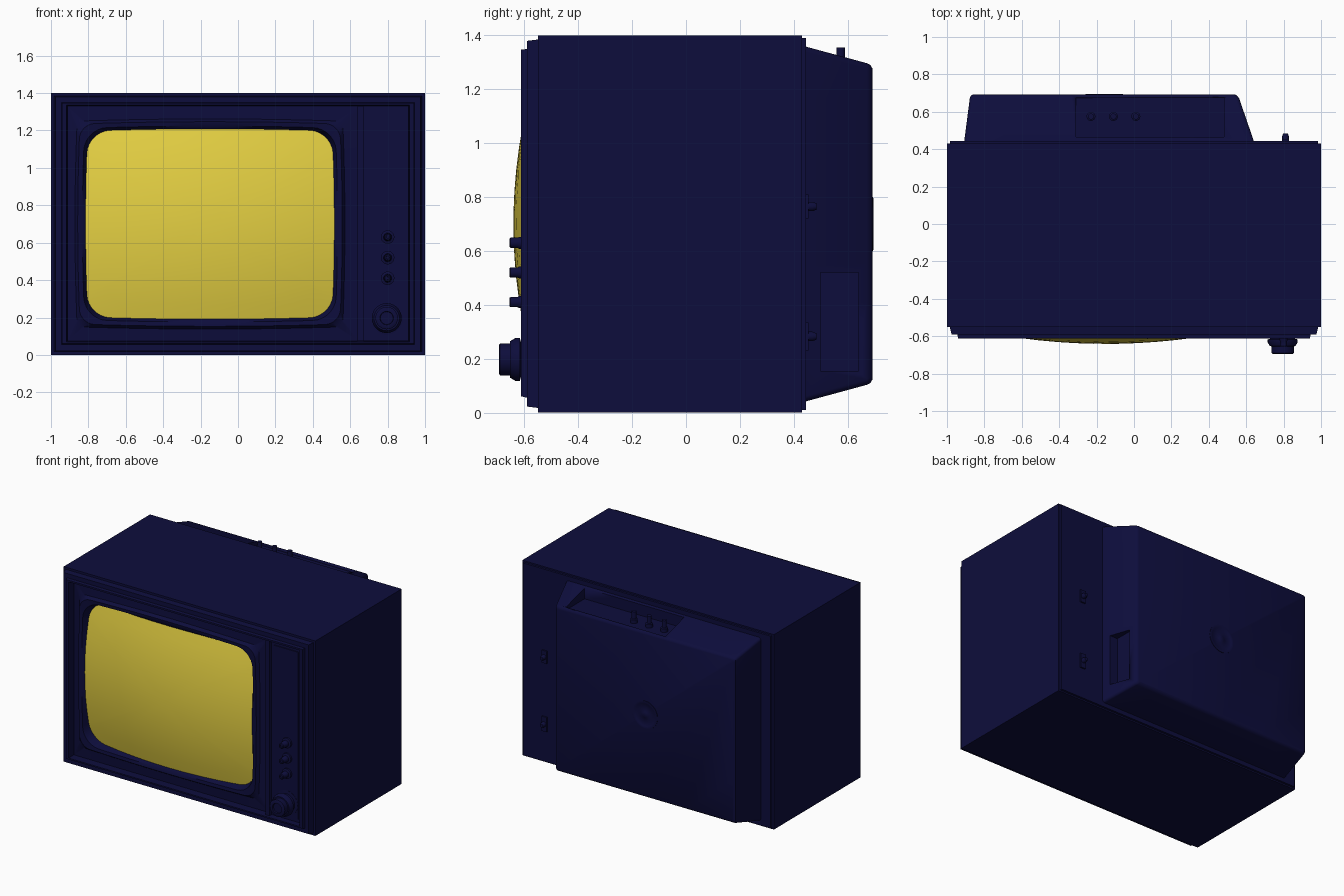
import bpy, bmesh, math
from mathutils import Matrix, Vector

cube = bpy.data.objects.get("Cube")
if cube:
    bpy.data.objects.remove(cube, do_unlink=True)


def material(name, rgb):
    m = bpy.data.materials.new(name)
    m.use_nodes = True
    m.diffuse_color = (*rgb, 1)
    m.node_tree.nodes["Principled BSDF"].inputs["Base Color"].default_value = (*rgb, 1)
    return m


NAVY = material("dark navy", (0.004, 0.004, 0.045))
YELLOW = material("screen yellow", (0.78, 0.63, 0.055))


def finish(name, bm, mat, angle=35):
    bmesh.ops.recalc_face_normals(bm, faces=bm.faces[:])
    mesh = bpy.data.meshes.new(name)
    bm.to_mesh(mesh)
    bm.free()
    mesh.materials.append(mat)
    ob = bpy.data.objects.new(name, mesh)
    bpy.context.collection.objects.link(ob)
    bpy.ops.object.select_all(action='DESELECT')
    bpy.context.view_layer.objects.active = ob
    ob.select_set(True)
    bpy.ops.object.shade_smooth_by_angle(angle=math.radians(angle))
    return ob


def loft(name, loops, mat, cap_start=True, cap_end=True, angle=35):
    bm = bmesh.new()
    rings = [[bm.verts.new(p) for p in loop] for loop in loops]
    n = len(rings[0])
    for a, b in zip(rings, rings[1:]):
        for i in range(n):
            j = (i + 1) % n
            bm.faces.new((a[i], a[j], b[j], b[i]))
    if cap_start:
        bm.faces.new(rings[0])
    if cap_end:
        bm.faces.new(rings[-1])
    return finish(name, bm, mat, angle)


def rect(x0, x1, z0, z1, y):
    return [(x0, y, z0), (x1, y, z0), (x1, y, z1), (x0, y, z1)]


def box(name, x0, x1, y0, y1, z0, z1, mat=NAVY):
    return loft(name, [rect(x0, x1, z0, z1, y0), rect(x0, x1, z0, z1, y1)], mat)


def rounded(x0, x1, z0, z1, r, y, bulge=0.0, scale=1.0, arc=7, side=8):
    """Rounded rectangle with bowed sides; y is a depth or a function of x and z."""
    cx, cz, a, b = (x0 + x1) / 2, (z0 + z1) / 2, (x1 - x0) / 2, (z1 - z0) / 2
    corners = []
    for k, (sx, sz) in enumerate(((1, 1), (-1, 1), (-1, -1), (1, -1))):
        corners.append([(sx * (a - r) + r * math.cos(t), sz * (b - r) + r * math.sin(t))
                        for t in (math.pi / 2 * (k + i / arc) for i in range(arc + 1))])
    flat = []
    for k in range(4):
        flat += corners[k]
        p, q = Vector(corners[k][-1]), Vector(corners[(k + 1) % 4][0])
        flat += [tuple(p.lerp(q, i / side)) for i in range(1, side)]
    out = []
    for u, v in flat:
        x = cx + scale * (u + bulge * u / a * (1 - (v / b) ** 2))
        z = cz + scale * (v + bulge * v / b * (1 - (u / a) ** 2))
        out.append((x, y(x, z) if callable(y) else y, z))
    return out


def lathe(name, centre, profile, tilt, mat=NAVY, n=28):
    """Turned part; tilt 90 points to the front, -90 to the back, 0 up."""
    turn = Matrix.Translation(centre) @ Matrix.Rotation(math.radians(tilt), 4, 'X')
    loops = [[turn @ Vector((r * math.cos(2 * math.pi * i / n), r * math.sin(2 * math.pi * i / n), d))
              for i in range(n)] for r, d in profile]
    return loft(name, loops, mat)


def cut(target, cutter):
    cutter.hide_render = True
    mod = target.modifiers.new("pocket", 'BOOLEAN')
    mod.operation, mod.solver, mod.object = 'DIFFERENCE', 'EXACT', cutter
    bpy.context.view_layer.objects.active = target
    bpy.ops.object.modifier_apply(modifier=mod.name)
    bpy.data.objects.remove(cutter, do_unlink=True)


# Cabinet shell with stepped front frame and recessed front
steps = [(0.985, 0.01, 1.39, 0.445), (0.985, 0.01, 1.39, 0.43), (1, 0, 1.4, 0.43),
         (1, 0, 1.4, -0.55), (0.985, 0.017, 1.385, -0.55), (0.975, 0.022, 1.38, -0.59),
         (0.945, 0.055, 1.35, -0.59), (0.94, 0.06, 1.347, -0.612),
         (0.918, 0.07, 1.335, -0.612), (0.908, 0.078, 1.325, -0.48)]
loft("cabinet", [rect(-h, h, a, b, y) for h, a, b, y in steps], NAVY, angle=20)


# Domed screen and the surround that follows its edge
def dome(x, z):
    return -0.641 + 0.03 * (((x + 0.15) / 0.45) ** 2 + ((z - 0.7) / 0.34) ** 2)


SCREEN = (-0.803, 0.503, 0.203, 1.197)
screen_rings = [rounded(*SCREEN, 0.12, dome, 0.012, s) for s in (1, 0.85, 0.7, 0.55, 0.4, 0.25, 0.1)]
loft("screen", screen_rings, YELLOW, cap_start=False)
loft("screen_surround", [
    rounded(-0.912, 0.645, 0.075, 1.33, 0.003, -0.56),
    rounded(-0.86, 0.56, 0.15, 1.25, 0.05, -0.565, 0.012),
    rounded(-0.845, 0.545, 0.165, 1.235, 0.08, -0.588, 0.012),
    rounded(-0.82, 0.52, 0.188, 1.212, 0.12, -0.585, 0.012),
    screen_rings[0]], NAVY, cap_start=False, cap_end=False)

# Control panel and divider
box("divider", 0.64, 0.67, -0.6, -0.48, 0.075, 1.33)
box("control_panel", 0.66, 0.912, -0.575, -0.48, 0.075, 1.33)
box("control_plate", 0.69, 0.885, -0.582, -0.57, 0.1, 1.3)

# Front knobs
for i, z in enumerate((0.41, 0.52, 0.63)):
    lathe(f"small_knob_{i + 1}", (0.8, -0.575, z),
          [(0.036, 0), (0.036, 0.02), (0.022, 0.024), (0.022, 0.045), (0.019, 0.05),
           (0.019, 0.076), (0.015, 0.081), (0.009, 0.081), (0.008, 0.074)], 90)
lathe("tuning_knob", (0.795, -0.575, 0.197),
      [(0.088, 0), (0.088, 0.008), (0.065, 0.01), (0.065, 0.038), (0.08, 0.042), (0.08, 0.058),
       (0.068, 0.078), (0.06, 0.079), (0.06, 0.115), (0.054, 0.119), (0.036, 0.119), (0.034, 0.108)], 90)

# Rear housing with tapered sides and two pockets
housing = loft("rear_housing", [
    rounded(-0.908, 0.642, 0.04, 1.36, 0.02, 0.44),
    rounded(-0.878, 0.562, 0.103, 1.297, 0.02, 0.672),
    rounded(-0.874, 0.553, 0.11, 1.29, 0.02, 0.685),
    rounded(-0.862, 0.54, 0.122, 1.278, 0.015, 0.692)], NAVY)
cut(housing, box("top_pocket_cutter", -0.31, 0.48, 0.465, 0.675, 1.275, 1.5))
cut(housing, box("side_pocket_cutter", 0.56, 0.8, 0.5, 0.64, 0.155, 0.52))

# Rear adjusters, centre disc and aerial sockets
for i, x in enumerate((-0.23, -0.11, 0.01)):
    lathe(f"rear_adjuster_{i + 1}", (x, 0.575, 1.27),
          [(0.024, 0), (0.024, 0.03), (0.016, 0.034), (0.016, 0.086)], 0, n=16)
lathe("rear_disc", (-0.16, 0.69, 0.7),
      [(0.1, 0), (0.1, 0.005), (0.085, 0.006), (0.08, 0.003), (0.025, 0.003), (0.02, 0.006)], -90)
for name, z0, z1 in (("upper", 0.72, 0.81), ("lower", 0.23, 0.335)):
    box(f"{name}_socket_plate", 0.79, 0.83, 0.44, 0.455, z0, z1)
    lathe(f"{name}_socket_pin", (0.81, 0.44, (z0 + z1) / 2),
          [(0.018, 0), (0.018, 0.03), (0.012, 0.045)], -90, n=14)
